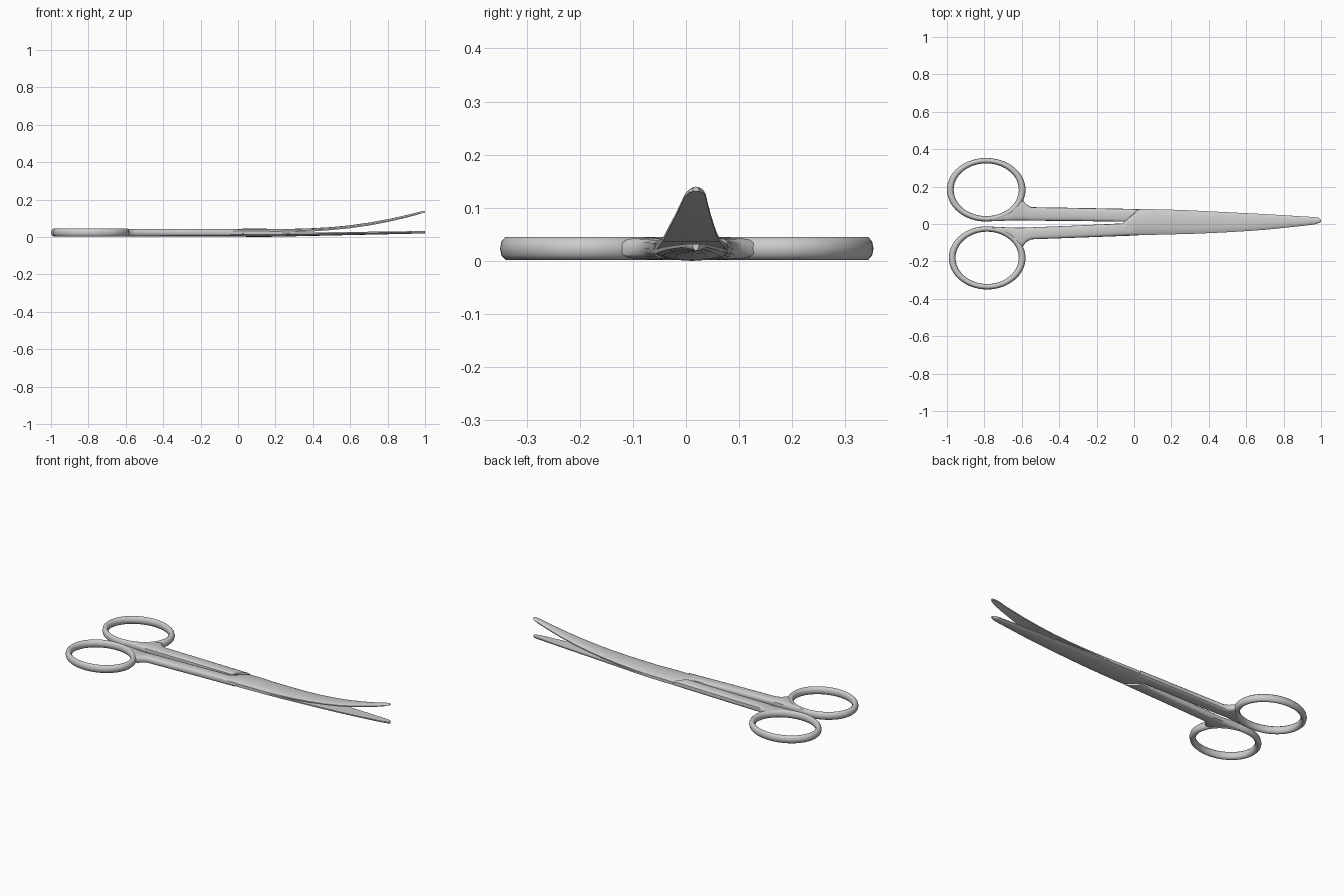
import bpy, bmesh, math

if "Cube" in bpy.data.objects:
    bpy.data.objects.remove(bpy.data.objects["Cube"])


def skin(name, rings, closed=False, angle=35):
    # Bridge successive cross-sections into one smooth-shaded solid
    bm = bmesh.new()
    vs = [[bm.verts.new(p) for p in r] for r in rings]
    n = len(vs[0])
    for i in range(len(vs) if closed else len(vs) - 1):
        a, b = vs[i], vs[(i + 1) % len(vs)]
        for j in range(n):
            k = (j + 1) % n
            bm.faces.new((a[j], a[k], b[k], b[j]))
    if not closed:
        bm.faces.new(vs[0])
        bm.faces.new(vs[-1])
    bmesh.ops.recalc_face_normals(bm, faces=bm.faces[:])
    me = bpy.data.meshes.new(name)
    bm.to_mesh(me)
    bm.free()
    ob = bpy.data.objects.new(name, me)
    bpy.context.collection.objects.link(ob)
    bpy.context.view_layer.objects.active = ob
    ob.select_set(True)
    bpy.ops.object.shade_smooth_by_angle(angle=math.radians(angle))
    ob.select_set(False)
    return ob


def loft(name, sections, profile, flip=False):
    # section: x at low-y edge, low y, x at high-y edge, high y, low z, high z
    rings = []
    for x0, y0, x1, y1, z0, z1 in sections:
        ring = []
        for u, v in profile:
            y = y0 + (y1 - y0) * u
            ring.append((x0 + (x1 - x0) * u, -y if flip else y, z0 + (z1 - z0) * v))
        rings.append(ring)
    return skin(name, rings)


def finger_ring(name, cx, cy, rx, ry):
    rings = []
    for i in range(64):
        t = 2 * math.pi * i / 64
        c, s = math.cos(t), math.sin(t)
        wx, wy = 0.018, 0.0145
        ring = []
        for k in range(10):
            a = 2 * math.pi * k / 10
            o, h = math.cos(a), math.sin(a)
            h = max(-1, min(1, h * 1.05))
            ring.append((cx + c * (rx - wx + wx * o), cy + s * (ry - wy + wy * o),
                         0.0235 + 0.0215 * h))
        rings.append(ring)
    return skin(name, rings, True, 50)


def power(c):
    return 0.5 + 0.5 * math.copysign(abs(c) ** 0.65, c)


# Rounded shank profile and domed blade profile
round_prof = [(power(math.cos(2 * math.pi * k / 16)), power(math.sin(2 * math.pi * k / 16)))
              for k in range(16)]
dome = [(0, 0), (1, 0), (1, .4), (.92, .68), (.75, .9), (.5, 1), (.25, .9), (.08, .68), (0, .4)]
dome_down = [(u, 1 - v) for u, v in dome]

# Finger rings
finger_ring("upper_finger_ring", -0.79, 0.183, 0.21, 0.17)
finger_ring("lower_finger_ring", -0.785, -0.181, 0.205, 0.169)


def straight(rows):
    return [(x, a, x, b, c, d) for x, a, b, c, d in rows]


# Shanks, flaring into the rings and ending at the slanted lock step
root = [(-.76, .016, .04), (-.71, .017, .056), (-.66, .018, .082), (-.625, .018, .125),
        (-.595, .018, .13), (-.578, .018, .106), (-.55, .018, .09)]
rows = straight([(x, a, b, .003, .044) for x, a, b in root])
loft("upper_shank", rows + [(-.3, .016, -.3, .086, .004, .044),
                            (-.05, .012, .025, .08, .006, .044)], round_prof)
rows = straight([(x, a, b - .008, .003, .044) for x, a, b in root])
loft("lower_shank", rows + [(-.3, .008, -.3, .073, .004, .044),
                            (-.05, -.004, .025, .061, .004, .042)], round_prof, True)

# Shared blade outline: x, low y, high y
outline = [(.22, -.055, .076), (.3, -.053, .073), (.4, -.049, .068), (.5, -.044, .063),
           (.6, -.038, .058), (.7, -.031, .053), (.8, -.021, .047), (.9, -.01, .041),
           (.965, -.002, .037), (.988, .005, .033), (1.0, .013, .024)]

# Curved blade, crossing over from the lower shank
heights = [(.022, .043), (.025, .044), (.03, .047), (.037, .053), (.047, .063), (.061, .077),
           (.08, .095), (.103, .117), (.121, .134), (.128, .139), (.131, .14)]
lock = [(-.06, -.06, -.06, .006, .022, .042), (.0, -.06, .03, .079, .022, .044),
        (.1, -.058, .1, .079, .022, .045)]
loft("curved_blade", lock + straight([o + h for o, h in zip(outline, heights)]), dome)

# Straight blade, crossing under from the upper shank
lock = [(-.05, .014, -.06, .079, .004, .022), (.03, -.06, .0, .079, .002, .022),
        (.1, -.058, .1, .079, .0, .022)]
rows = []
for x, a, b in outline:
    t = (x - .22) / .78
    rows.append((x, a, b, .002 + .017 * t, .022 + .01 * t))
loft("straight_blade", lock + straight(rows), dome_down)
